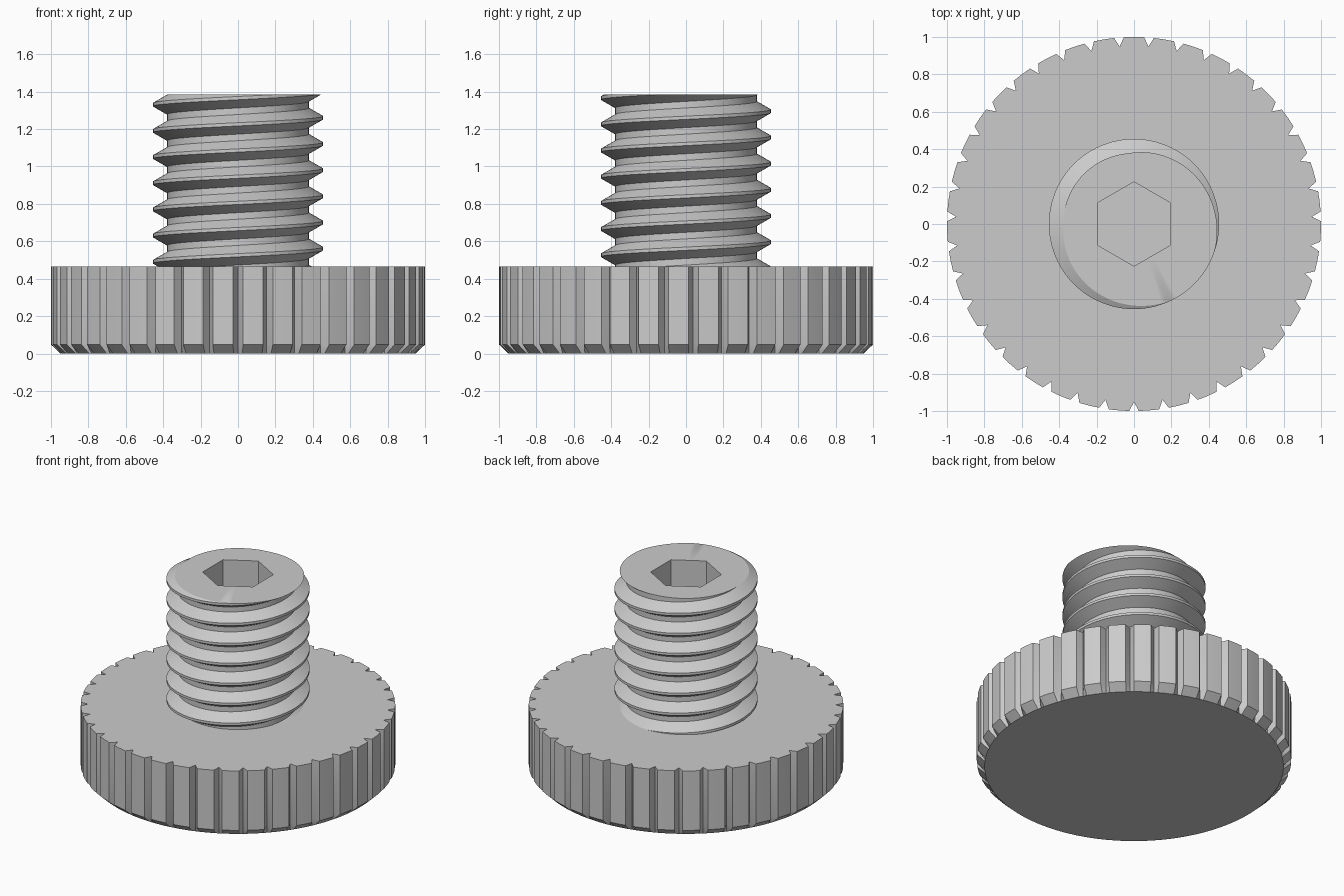
import bpy
import bmesh
from math import sin, cos, pi, radians

cube = bpy.data.objects.get("Cube")
if cube:
    bpy.data.objects.remove(cube)

# Dimensions
HEAD_TOP, TOP, CHAMFER = 0.465, 1.385, 0.048
GROOVES, GROOVE_R, GROOVE_HALF = 39, 0.952, 0.026
CREST, ROOT, PITCH = 0.455, 0.379, 0.14
HEX_FLAT, HEX_DEPTH = 0.195, 0.32
SIDES = 96

# Grey metal
metal = bpy.data.materials.new("grey metal")
metal.use_nodes = True
metal.diffuse_color = (0.6, 0.6, 0.6, 1)
metal.node_tree.nodes["Principled BSDF"].inputs["Base Color"].default_value = (0.6, 0.6, 0.6, 1)


def finish(name, bm):
    """Clean the mesh and add it to the scene with sharp-edged smooth shading."""
    bmesh.ops.remove_doubles(bm, verts=bm.verts, dist=1e-5)
    bmesh.ops.recalc_face_normals(bm, faces=bm.faces)
    mesh = bpy.data.meshes.new(name)
    bm.to_mesh(mesh)
    bm.free()
    mesh.materials.append(metal)
    obj = bpy.data.objects.new(name, mesh)
    bpy.context.collection.objects.link(obj)
    bpy.ops.object.select_all(action='DESELECT')
    obj.select_set(True)
    bpy.context.view_layer.objects.active = obj
    bpy.ops.object.shade_smooth_by_angle(angle=radians(30))


def add_face(bm, corners):
    """Add a face, skipping corners that coincide."""
    kept = []
    for v in corners:
        if all((v.co - k.co).length > 1e-5 for k in kept):
            kept.append(v)
    if len(kept) > 2:
        bm.faces.new(kept)


# Knurled head: V grooves around the rim, chamfered to a plain round base
bm = bmesh.new()
step = 2 * pi / GROOVES
outline = []
for i in range(GROOVES):
    a = -pi / 2 + i * step
    outline += [(a - GROOVE_HALF, 1), (a, GROOVE_R), (a + GROOVE_HALF, 1), (a + step / 2, 1)]


def ring(z, radius=None):
    return [bm.verts.new(((radius or r) * cos(a), (radius or r) * sin(a), z)) for a, r in outline]


rings = [ring(0, 0.95), ring(CHAMFER), ring(HEAD_TOP)]
for low, high in zip(rings, rings[1:]):
    for i in range(len(low)):
        j = (i + 1) % len(low)
        bm.faces.new((low[i], low[j], high[j], high[i]))
bm.faces.new(rings[0])
bm.faces.new(rings[-1])
finish("knurled_head", bm)

# Thread profile over one turn: height fraction of the pitch and radius
PROFILE = [(-1 / 16, CREST), (1 / 16, CREST), (3 / 8, ROOT), (5 / 8, ROOT)]
PHASE = radians(-40)


def thread_radius(offset):
    """Radius at a signed height, in pitches, from a crest centre."""
    d = abs((offset + 0.5) % 1 - 0.5)
    t = min(max((d - 1 / 16) / (5 / 16), 0), 1)
    return CREST + (ROOT - CREST) * t


# Threaded shank: helical rows cut off level at both ends, with a hex socket
bm = bmesh.new()
columns = []
for i in range(SIDES + 1):
    a = 2 * pi * i / SIDES
    base = TOP + PITCH * (a - PHASE) / (2 * pi)
    rows = []
    for turn in range(-9, 3):
        for frac, r in PROFILE:
            z = base + PITCH * (turn + frac)
            cut = min(max(z, HEAD_TOP - 0.01), TOP)
            if cut != z:
                r = thread_radius((cut - base) / PITCH)
            rows.append((r, cut))
    socket = HEX_FLAT / cos((a + pi / 6) % (pi / 3) - pi / 6)
    rows += [(socket, TOP), (socket, TOP - HEX_DEPTH), (0, TOP - HEX_DEPTH)]
    columns.append([bm.verts.new((r * cos(a), r * sin(a), z)) for r, z in rows])
for left, right in zip(columns, columns[1:]):
    for k in range(len(left) - 1):
        add_face(bm, (left[k], right[k], right[k + 1], left[k + 1]))
finish("threaded_shank", bm)
